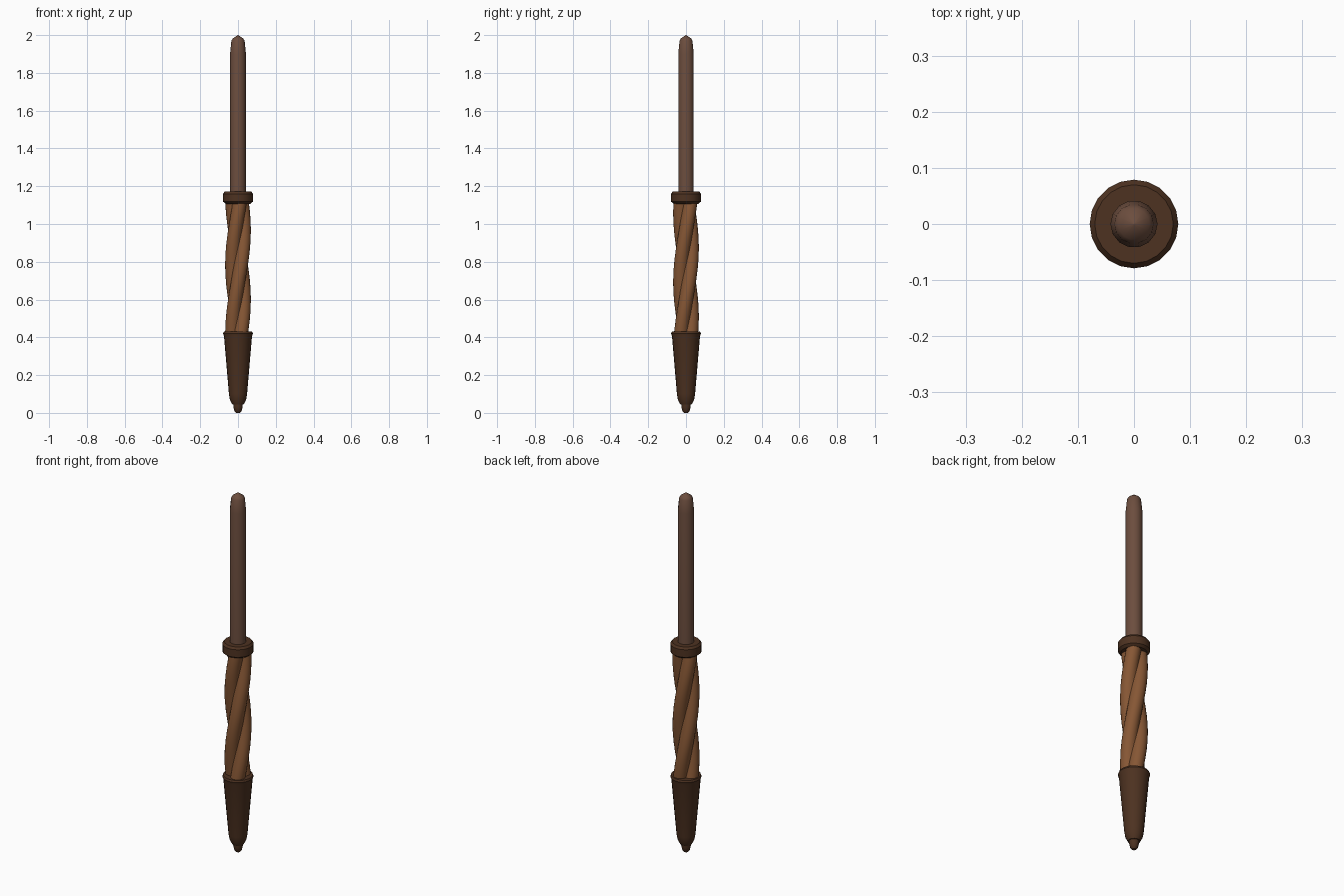
import bpy
import bmesh
from math import sin, cos, pi, radians

cube = bpy.data.objects.get("Cube")
if cube:
    bpy.data.objects.remove(cube, do_unlink=True)


def material(name, color):
    mat = bpy.data.materials.new(name)
    mat.use_nodes = True
    mat.diffuse_color = (*color, 1)
    mat.node_tree.nodes["Principled BSDF"].inputs["Base Color"].default_value = (*color, 1)
    return mat


shaft_brown = material("shaft brown", (0.15, 0.075, 0.048))
dark_brown = material("dark brown", (0.075, 0.032, 0.015))
grip_brown = material("grip brown", (0.24, 0.095, 0.035))


def loft(name, rings, mat, angle=35):
    """Skin a stack of closed rings and cap both ends."""
    bm = bmesh.new()
    loops = [[bm.verts.new(p) for p in ring] for ring in rings]
    count = len(loops[0])
    for low, high in zip(loops, loops[1:]):
        for i in range(count):
            j = (i + 1) % count
            bm.faces.new((low[i], low[j], high[j], high[i]))
    bm.faces.new(loops[0][::-1])
    bm.faces.new(loops[-1])
    mesh = bpy.data.meshes.new(name)
    bm.to_mesh(mesh)
    bm.free()
    obj = bpy.data.objects.new(name, mesh)
    bpy.context.collection.objects.link(obj)
    mesh.materials.append(mat)
    bpy.ops.object.select_all(action="DESELECT")
    obj.select_set(True)
    bpy.context.view_layer.objects.active = obj
    bpy.ops.object.shade_smooth_by_angle(angle=radians(angle))
    return obj


def lathe(name, profile, sides, mat, angle=35):
    """Turn a (radius, height) profile around the z axis."""
    rings = [[(r * cos(2 * pi * i / sides), r * sin(2 * pi * i / sides), z)
              for i in range(sides)] for r, z in profile]
    return loft(name, rings, mat, angle)


# Long shaft with a tapered tip
lathe("shaft", [(0.042, 1.12), (0.042, 1.9), (0.035, 1.97), (0.028, 1.982), (0.001, 2.0)],
      14, shaft_brown)

# Collar between shaft and grip
lathe("collar", [(0.065, 1.107), (0.079, 1.118), (0.079, 1.16), (0.07, 1.172), (0.04, 1.172)],
      20, dark_brown)

# Twisted grip: a three-lobed section turned as it rises
LOBES, SIDES, STEPS = 3, 36, 40
BOTTOM, TOP, PITCH = 0.41, 1.12, 1.1
grip = []
for s in range(STEPS + 1):
    z = BOTTOM + (TOP - BOTTOM) * s / STEPS
    turn = 2 * pi * (z - 0.6) / PITCH
    ring = []
    for i in range(SIDES):
        a = 2 * pi * i / SIDES
        r = 0.042 + 0.026 * abs(cos(LOBES * a / 2))
        ring.append((r * cos(a + turn), r * sin(a + turn), z))
    grip.append(ring)
loft("twisted_grip", grip, grip_brown, 50)

# Tapered pommel with a rim
lathe("pommel", [(0.03, 0.045), (0.043, 0.07), (0.048, 0.1), (0.074, 0.405),
                 (0.079, 0.42), (0.075, 0.43), (0.05, 0.43)], 20, dark_brown)

# Small rounded end knob
lathe("end_knob", [(0.01, 0.0), (0.019, 0.01), (0.024, 0.03), (0.026, 0.06)], 12, dark_brown)
